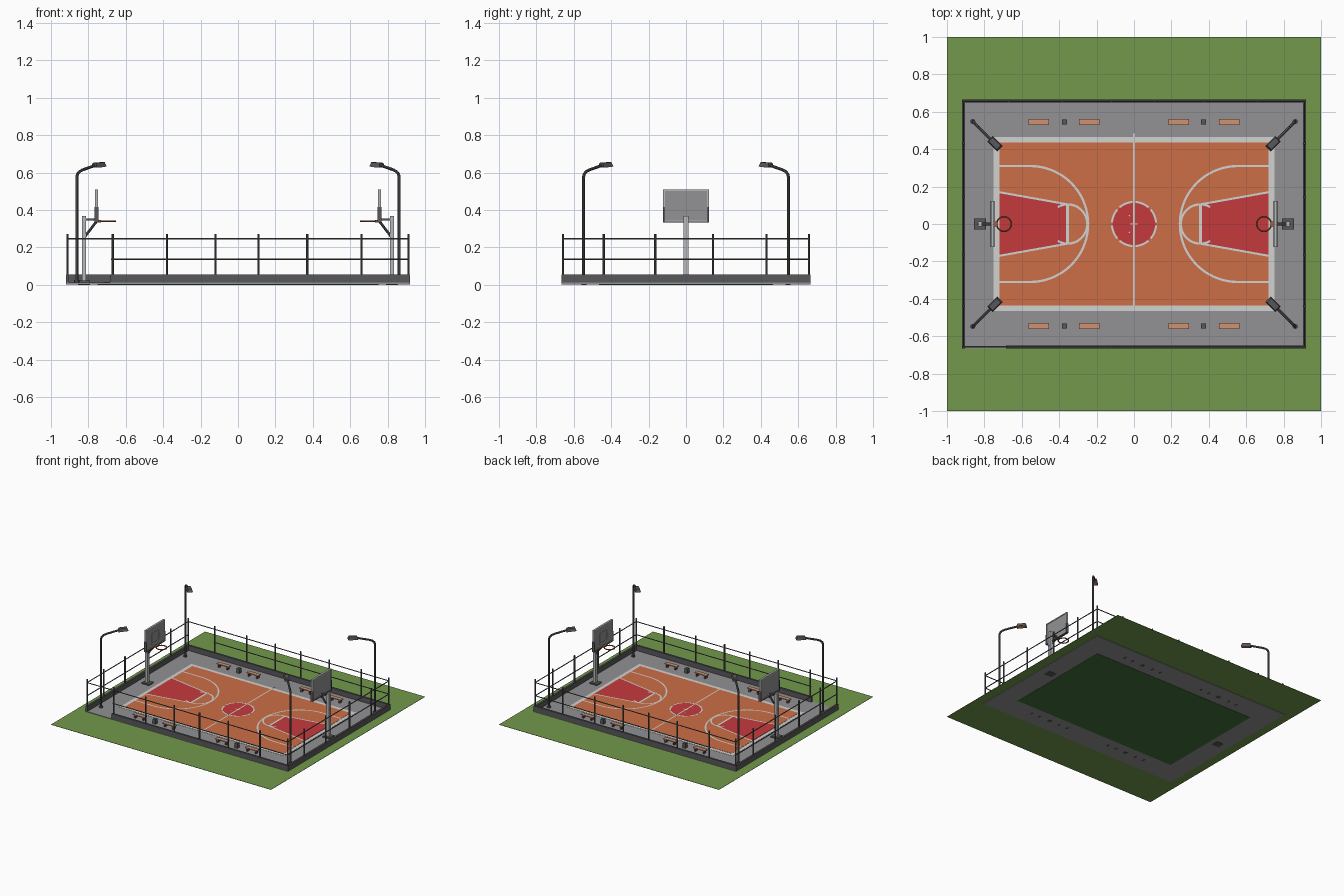
import bpy, bmesh, math
from mathutils import Vector, Matrix

if "Cube" in bpy.data.objects:
    bpy.data.objects.remove(bpy.data.objects["Cube"])


def material(name, rgb):
    m = bpy.data.materials.new(name)
    lin = [((c / 255 + 0.055) / 1.055) ** 2.4 for c in rgb]
    m.diffuse_color = (*lin, 1)
    m.use_nodes = True
    m.node_tree.nodes["Principled BSDF"].inputs["Base Color"].default_value = m.diffuse_color
    return m


GRASS = material("grass_green", (115, 152, 75))
PAVING = material("paving_grey", (146, 146, 149))
UNDER = material("dark_green", (66, 114, 58))
ORANGE = material("court_orange", (204, 110, 70))
RED = material("key_red", (197, 58, 61))
WHITE = material("line_white", (210, 210, 208))
METAL = material("dark_metal", (88, 88, 91))
STEEL = material("light_steel", (182, 184, 186))
WOOD = material("bench_tan", (208, 146, 116))
RUST = material("rim_rust", (165, 92, 62))


def finish(bm, name, mat, smooth=False):
    bmesh.ops.recalc_face_normals(bm, faces=bm.faces)
    me = bpy.data.meshes.new(name)
    bm.to_mesh(me)
    bm.free()
    me.materials.append(mat)
    ob = bpy.data.objects.new(name, me)
    bpy.context.collection.objects.link(ob)
    if smooth:
        bpy.ops.object.select_all(action='DESELECT')
        ob.select_set(True)
        bpy.context.view_layer.objects.active = ob
        bpy.ops.object.shade_smooth_by_angle(angle=math.radians(40))
    return ob


def box(bm, x0, x1, y0, y1, z0, z1, frame=Matrix()):
    size = Matrix.Diagonal((abs(x1 - x0), abs(y1 - y0), z1 - z0, 1))
    mid = Matrix.Translation(((x0 + x1) / 2, (y0 + y1) / 2, (z0 + z1) / 2))
    return bmesh.ops.create_cube(bm, size=1, matrix=frame @ mid @ size)["verts"]


def bar(bm, p, q, r, sides=8):
    p, q = Vector(p), Vector(q)
    d = q - p
    m = Matrix.Translation((p + q) / 2) @ d.to_track_quat('Z', 'Y').to_matrix().to_4x4()
    bmesh.ops.create_cone(bm, cap_ends=True, segments=sides, radius1=r, radius2=r,
                          depth=d.length, matrix=m)


def plate(bm, pts, z0, z1):
    face = bm.faces.new([bm.verts.new((x, y, z0)) for x, y in pts])
    top = bmesh.ops.extrude_face_region(bm, geom=[face])["geom"]
    bmesh.ops.translate(bm, vec=(0, 0, z1 - z0),
                        verts=[v for v in top if isinstance(v, bmesh.types.BMVert)])


def stripe(bm, pts, w, z):
    """Flat painted line of width w along an open path."""
    pts = [Vector(p) for p in pts]
    rows = []
    for i, p in enumerate(pts):
        t = (pts[min(i + 1, len(pts) - 1)] - pts[max(i - 1, 0)]).normalized()
        n = Vector((-t.y, t.x)) * w / 2
        rows.append([bm.verts.new((*(p + s * n), z)) for s in (1, -1)])
    for a, b in zip(rows, rows[1:]):
        bm.faces.new((a[0], a[1], b[1], b[0]))


def arc(cx, cy, r, a0, a1, n=24):
    angles = [math.radians(a0 + (a1 - a0) * i / n) for i in range(n + 1)]
    return [(cx + r * math.cos(a), cy + r * math.sin(a)) for a in angles]


# Ground layers
for name, x, y, z0, z1, mat in (
        ("grass", 1, 1, 0.006, 0.008, GRASS),
        ("paving", 0.92, 0.665, 0.002, 0.012, PAVING),
        ("court_underlay", 0.75, 0.465, 0, 0.004, UNDER),
        ("court_border", 0.75, 0.465, 0.004, 0.0135, WHITE),
        ("court_floor", 0.72, 0.435, 0.005, 0.015, ORANGE)):
    bm = bmesh.new()
    box(bm, -x, x, -y, y, z0, z1)
    finish(bm, name, mat)

# Red keys and centre circle
bm = bmesh.new()
for s in (1, -1):
    plate(bm, [(s * 0.72, -0.17), (s * 0.72, 0.17), (s * 0.355, 0.105), (s * 0.355, -0.105)],
          0.014, 0.0162)
plate(bm, arc(0, 0, 0.115, 0, 350, 35), 0.014, 0.0162)
finish(bm, "painted_zones", RED)

# White court lines
bm = bmesh.new()
Z = 0.0175
for s in (1, -1):
    sweep = arc(0.555, 0, 0.31, 90, 270, 36)
    three_point = [(0.72, 0.31)] + sweep + [(0.72, -0.31)]
    stripe(bm, [(s * x, y) for x, y in three_point], 0.012, Z)
    stripe(bm, [(s * x, y) for x, y in arc(0.355, 0, 0.105, 60, 300)], 0.012, Z)
    stripe(bm, [(s * 0.355, -0.1), (s * 0.355, 0.1)], 0.016, Z)
    for t in (1, -1):
        stripe(bm, [(s * 0.72, t * 0.17), (s * 0.355, t * 0.105)], 0.011, Z)
        stripe(bm, arc(0, t * 0.07, 0.035, -t * 40 - 90 * t, -t * 140 + 90 * t - 90 * t, 6), 0.007, Z)
for k in range(8):
    stripe(bm, arc(0, 0, 0.118, k * 45 + 4, k * 45 + 41, 8), 0.011, Z)
stripe(bm, [(0, -0.45), (0, 0.485)], 0.01, Z)
stripe(bm, [(-0.022, 0), (0.022, 0)], 0.007, Z)
finish(bm, "court_lines", WHITE)

# Low wall with an entrance at the front left
bm = bmesh.new()
X, Y, T = 0.92, 0.665, 0.016
box(bm, -X, X, Y - T, Y, 0.01, 0.054)
box(bm, -0.685, X, -Y, T - Y, 0.01, 0.054)
for s in (1, -1):
    box(bm, s * (X - T), s * X, -Y, Y, 0.01, 0.054)
finish(bm, "low_wall", METAL)

# Fence posts and rails
bm = bmesh.new()
X, Y = 0.912, 0.657
for s in (1, -1):
    for x in (-X, -0.67, -0.38, -0.12, 0.11, 0.37, 0.66, X):
        bar(bm, (x, s * Y, 0.01), (x, s * Y, 0.272), 0.006)
    for y in (-0.44, -0.165, 0.145, 0.43):
        bar(bm, (s * X, y, 0.01), (s * X, y, 0.272), 0.006)
    for z, start in ((0.245, -X), (0.137, -0.68)):
        bar(bm, (start, s * Y, z), (X, s * Y, z), 0.004, 6)
        bar(bm, (s * X, -Y, z), (s * X, Y, z), 0.004, 6)
finish(bm, "fence", METAL, True)

# Corner lamps
poles, heads, lenses = bmesh.new(), bmesh.new(), bmesh.new()
for sx in (1, -1):
    for sy in (1, -1):
        def at(d, z):
            return Vector((sx * (0.862 - d), sy * (0.548 - d), z))
        path = [at(0, 0.005), at(0, 0.575), at(0.004, 0.592), at(0.014, 0.605),
                at(0.03, 0.614), at(0.095, 0.637)]
        for p, q in zip(path, path[1:]):
            bar(poles, p, q, 0.008)
        bar(poles, at(0, 0.004), at(0, 0.025), 0.014)
        frame = Matrix.Translation(at(0.118, 0.642)) @ Matrix.Rotation(
            math.atan2(-sy, -sx), 4, 'Z') @ Matrix.Rotation(-0.06, 4, 'Y')
        verts = box(heads, -0.038, 0.038, -0.021, 0.021, -0.011, 0.012, frame)
        inv = frame.inverted()
        for v in verts:  # narrowed top of the lamp head
            p = inv @ v.co
            if p.z > 0:
                v.co = frame @ Vector((p.x * 0.8, p.y * 0.7, p.z))
        box(lenses, -0.03, 0.03, -0.016, 0.016, -0.014, -0.01, frame)
finish(poles, "lamp_poles", METAL, True)
finish(heads, "lamp_heads", METAL)
finish(lenses, "lamp_lenses", WOOD)

# Hoops
base, post, panel, trim, pads, rims = [bmesh.new() for _ in range(6)]
for s in (1, -1):
    box(base, s * 0.79, s * 0.855, -0.03, 0.03, 0, 0.022)
    box(post, s * 0.812, s * 0.835, -0.013, 0.013, 0.01, 0.367)
    bar(base, (s * 0.832, 0, 0.24), (s * 0.757, 0, 0.338), 0.007)
    box(base, s * 0.755, s * 0.82, -0.006, 0.006, 0.343, 0.355)
    box(panel, s * 0.752, s * 0.762, -0.115, 0.115, 0.34, 0.505)
    for t in (1, -1):
        box(trim, s * 0.749, s * 0.765, t * 0.112, t * 0.122, 0.335, 0.51)
        box(pads, s * 0.747, s * 0.767, t * 0.113, t * 0.124, 0.333, 0.415)
        box(trim, s * 0.749, s * 0.753, t * 0.042, t * 0.048, 0.37, 0.455)
    for z in (0.335, 0.502):
        box(trim, s * 0.749, s * 0.765, -0.122, 0.122, z, z + 0.008)
    for z in (0.37, 0.45):
        box(trim, s * 0.749, s * 0.753, -0.048, 0.048, z, z + 0.006)
    box(pads, s * 0.747, s * 0.767, -0.124, 0.124, 0.332, 0.339)
    ring = [(x, y, 0.34) for x, y in arc(s * 0.695, 0, 0.039, 0, 360, 20)]
    for p, q in zip(ring, ring[1:]):
        bar(rims, p, q, 0.005, 6)
    box(rims, s * 0.733, s * 0.752, -0.014, 0.014, 0.334, 0.346)
finish(base, "hoop_bases_and_arms", METAL)
finish(post, "hoop_posts", STEEL)
finish(panel, "backboards", PAVING)
finish(trim, "backboard_trim", STEEL)
finish(pads, "backboard_pads", METAL)
finish(rims, "rims", RUST, True)

# Benches and bins
seats, legs, bins = bmesh.new(), bmesh.new(), bmesh.new()
for sx in (1, -1):
    for y in (0.545, -0.545):
        for x in (0.24 * sx, 0.51 * sx):
            box(seats, x - 0.055, x + 0.055, y - 0.016, y + 0.016, 0.036, 0.043)
            for e in (-0.038, 0.038):
                box(legs, x + e - 0.005, x + e + 0.005, y - 0.013, y + 0.013, 0.0, 0.037)
        x = 0.372 * sx
        box(bins, x - 0.013, x + 0.013, y - 0.013, y + 0.013, 0.0, 0.05)
finish(seats, "bench_seats", WOOD)
finish(legs, "bench_legs", METAL)
finish(bins, "bins", METAL)
